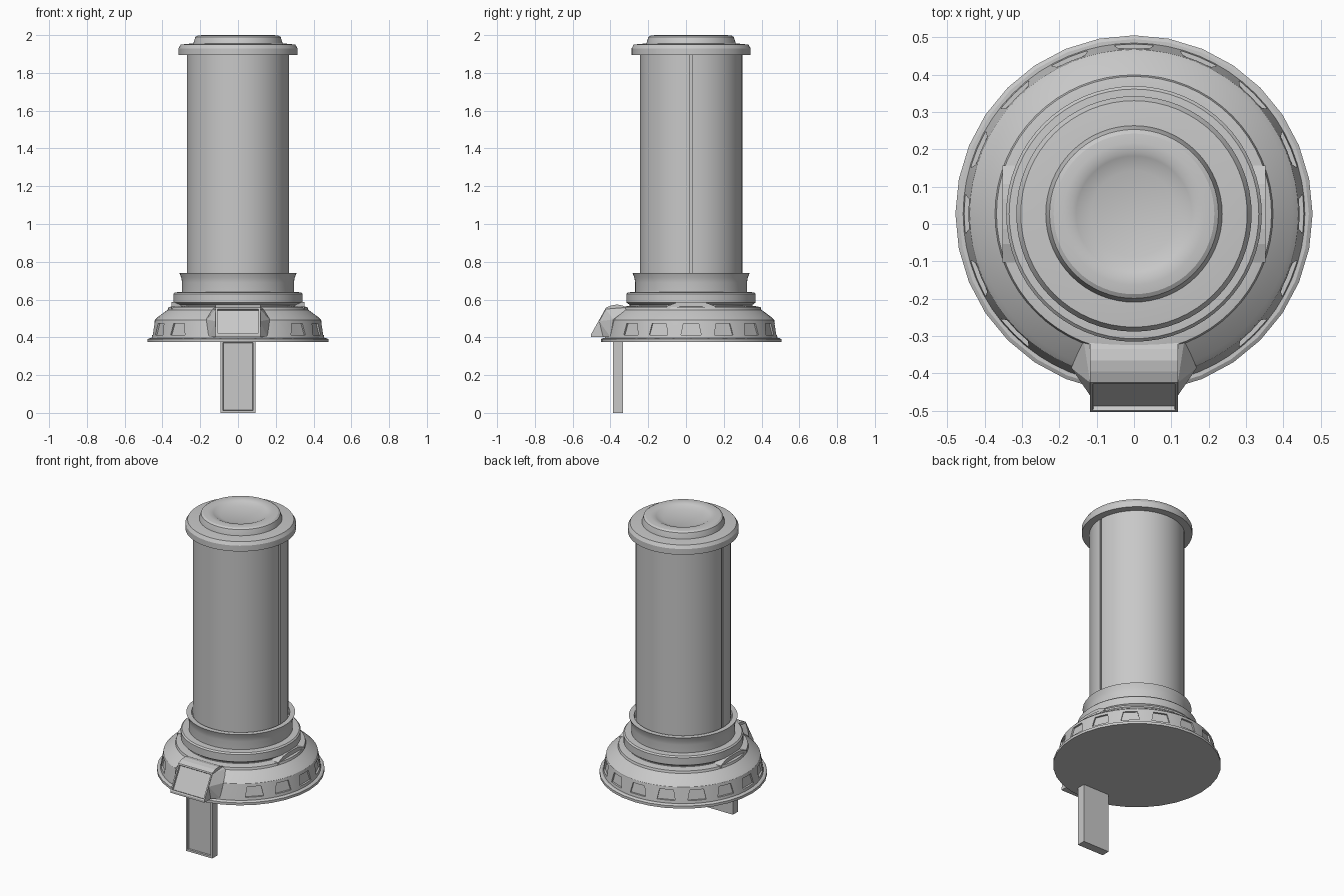
import bpy, bmesh, math
from mathutils import Vector

if "Cube" in bpy.data.objects:
    bpy.data.objects.remove(bpy.data.objects["Cube"])

CY = 0.027  # centre of the round body
grey = bpy.data.materials.new("plain grey")
grey.diffuse_color = (0.58, 0.58, 0.58, 1)
grey.use_nodes = True
grey.node_tree.nodes["Principled BSDF"].inputs["Base Color"].default_value = grey.diffuse_color


def finish(name, bm, smooth=False):
    bmesh.ops.recalc_face_normals(bm, faces=bm.faces)
    me = bpy.data.meshes.new(name)
    bm.to_mesh(me)
    bm.free()
    me.materials.append(grey)
    ob = bpy.data.objects.new(name, me)
    bpy.context.collection.objects.link(ob)
    if smooth:
        bpy.ops.object.select_all(action='DESELECT')
        ob.select_set(True)
        bpy.context.view_layer.objects.active = ob
        bpy.ops.object.shade_smooth_by_angle(angle=math.radians(25))
    return ob


def lathe(name, profile, n):
    # revolve a closed (radius, height) profile that starts and ends on the axis
    bm = bmesh.new()
    rings = []
    for r, z in profile:
        rings.append([bm.verts.new((r * math.cos(math.tau * i / n),
                                    CY + r * math.sin(math.tau * i / n), z)) for i in range(n)])
    for a, b in zip(rings, rings[1:]):
        for i in range(n):
            j = (i + 1) % n
            bm.faces.new((a[i], a[j], b[j], b[i]))
    bm.faces.new(rings[0])
    bm.faces.new(rings[-1])
    return finish(name, bm, True)


def prism(pts, axis):
    # extrude a loop of points along a vector
    bm = bmesh.new()
    f = bm.faces.new([bm.verts.new(p) for p in pts])
    ext = bmesh.ops.extrude_face_region(bm, geom=[f])
    bmesh.ops.translate(bm, vec=axis, verts=[v for v in ext["geom"] if isinstance(v, bmesh.types.BMVert)])
    bmesh.ops.recalc_face_normals(bm, faces=bm.faces)
    return bm


def inset_facing(bm, direction, width, depth):
    f = max(bm.faces, key=lambda f: f.normal.dot(Vector(direction)))
    bmesh.ops.inset_region(bm, faces=[f], thickness=width)
    bmesh.ops.inset_region(bm, faces=[f], thickness=0.002, depth=-depth)


def cut(ob, cutter):
    m = ob.modifiers.new("recess", 'BOOLEAN')
    m.operation, m.object, m.solver = 'DIFFERENCE', cutter, 'EXACT'
    cutter.hide_render = True
    cutter.hide_set(True)


# wide base: flange, window band and sloped shoulder
lathe("base_flange", [(0.478, 0.374), (0.478, 0.390), (0.468, 0.396)], 32)
skirt = lathe("base_skirt", [(0.459, 0.385), (0.455, 0.41), (0.440, 0.492), (0.425, 0.507),
                             (0.372, 0.546), (0.368, 0.560), (0.335, 0.566)], 64)

# tapered windows around the band, left out where the front housing sits
wb = bmesh.new()
for k in range(2, 15):
    a = -math.pi / 2 + k * math.tau / 16
    out, side = Vector((math.cos(a), math.sin(a), 0)), Vector((-math.sin(a), math.cos(a), 0))
    inner = []
    outer = []
    for w, z, r in ((-0.053, 0.413, 0.442), (0.053, 0.413, 0.442), (0.040, 0.474, 0.431), (-0.040, 0.474, 0.431)):
        p = Vector((0, CY, z)) + side * w
        inner.append(wb.verts.new(p + out * r))
        outer.append(wb.verts.new(p + out * 0.50))
    wb.faces.new(inner)
    wb.faces.new(outer)
    for i in range(4):
        j = (i + 1) % 4
        wb.faces.new((inner[i], inner[j], outer[j], outer[i]))
cut(skirt, finish("window_cutter", wb))

# stepped collar
lathe("collar_ring", [(0.325, 0.55), (0.325, 0.572), (0.342, 0.584), (0.342, 0.630),
                      (0.334, 0.638), (0.30, 0.640)], 64)
lathe("collar_cup", [(0.296, 0.62), (0.296, 0.690), (0.300, 0.715), (0.310, 0.740),
                     (0.280, 0.740), (0.276, 0.725)], 64)

# tall column with a narrow seam on each side
column = lathe("column", [(0.271, 0.70), (0.271, 1.91)], 64)
for s, word in ((1, "right"), (-1, "left")):
    x = 0.262 * s
    bm = prism([(x, CY - 0.008, 0.60), (x, CY + 0.008, 0.60), (x, CY + 0.008, 2.0), (x, CY - 0.008, 2.0)],
               Vector((0.05 * s, 0, 0)))
    cut(column, finish(word + "_seam_cutter", bm))
    # low hump on the shoulder
    bm = prism([(0.30 * s, CY + y, z) for y, z in
                ((-0.13, 0.55), (-0.13, 0.564), (-0.08, 0.583), (-0.04, 0.588),
                 (0.04, 0.588), (0.08, 0.583), (0.13, 0.564), (0.13, 0.55))], Vector((0.052 * s, 0, 0)))
    finish(word + "_shoulder_hump", bm)

# cap with a dished top
lathe("cap_rim", [(0.265, 1.894), (0.315, 1.894), (0.315, 1.930), (0.303, 1.950), (0.24, 1.956)], 64)
lathe("cap_top", [(0.238, 1.94), (0.236, 1.958), (0.226, 1.990), (0.215, 1.997), (0.19, 2.0), (0.165, 1.998),
                  (0.155, 1.993), (0.115, 1.978)], 64)

# front housing with a framed sloping window
bm = prism([(-0.118, y, z) for y, z in
            ((-0.503, 0.402), (-0.503, 0.415), (-0.424, 0.557), (-0.395, 0.569), (-0.365, 0.574),
             (-0.335, 0.568), (-0.305, 0.555), (-0.305, 0.402))], Vector((0.236, 0, 0)))
inset_facing(bm, (0, -0.87, 0.49), 0.012, 0.012)
finish("front_housing", bm)

# sloped cheeks beside the housing
for s, word in ((1, "right"), (-1, "left")):
    bm = bmesh.new()
    for x, y, z in ((0.117, -0.31, 0.56), (0.117, -0.425, 0.55), (0.117, -0.46, 0.485), (0.117, -0.44, 0.402),
                    (0.168, -0.385, 0.495), (0.155, -0.40, 0.402), (0.135, -0.31, 0.55), (0.117, -0.31, 0.402)):
        bm.verts.new((x * s, y, z))
    bmesh.ops.convex_hull(bm, input=bm.verts)
    finish(word + "_housing_cheek", bm)

# hanging front plate with a recessed panel
bm = prism([(-0.092, -0.387, 0), (0.092, -0.387, 0), (0.092, -0.387, 0.385), (-0.092, -0.387, 0.385)],
           Vector((0, 0.053, 0)))
inset_facing(bm, (0, -1, 0), 0.018, 0.01)
finish("front_leg", bm)
